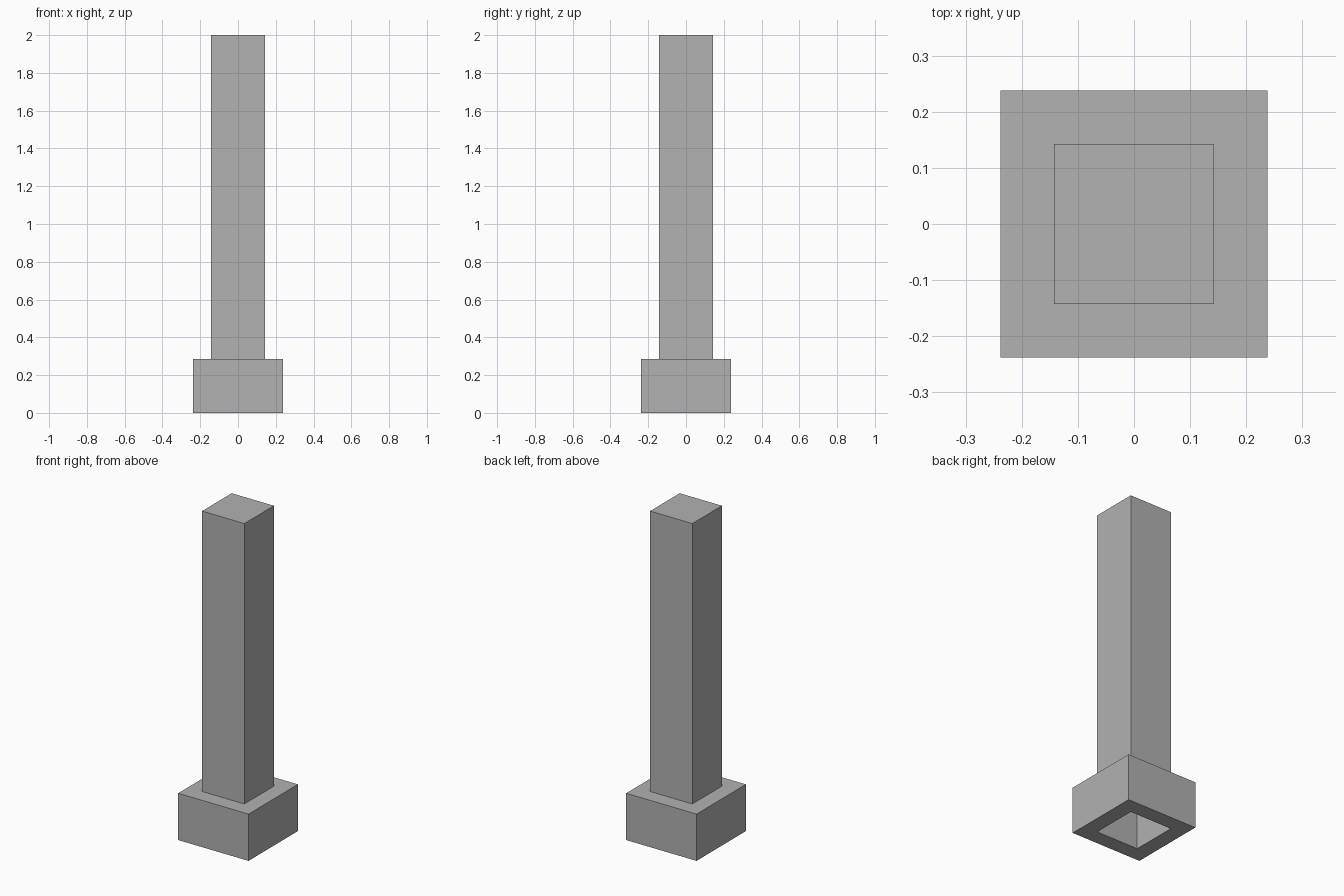
import bpy
import bmesh

if "Cube" in bpy.data.objects:
    bpy.data.objects.remove(bpy.data.objects["Cube"])

SHAFT, BASE = 0.1428, 0.238   # half widths
BASE_TOP, TOP = 0.286, 2.0

stone = bpy.data.materials.new("grey stone")
stone.diffuse_color = (0.445, 0.445, 0.445, 1.0)
stone.use_nodes = True
stone.node_tree.nodes["Principled BSDF"].inputs["Base Color"].default_value = stone.diffuse_color


def ring(bm, half, z):
    """Square loop of four vertices."""
    return [bm.verts.new((sx * half, sy * half, z))
            for sx, sy in ((-1, -1), (1, -1), (1, 1), (-1, 1))]


def bridge(bm, a, b):
    """Four quads between two square loops."""
    for i in range(4):
        j = (i + 1) % 4
        bm.faces.new((a[i], a[j], b[j], b[i]))


def finish(bm, name):
    mesh = bpy.data.meshes.new(name)
    bm.to_mesh(mesh)
    bm.free()
    mesh.materials.append(stone)
    obj = bpy.data.objects.new(name, mesh)
    bpy.context.collection.objects.link(obj)


# Hollow shaft: runs down through the base, capped on top, open underneath
bm = bmesh.new()
low, high = ring(bm, SHAFT, 0), ring(bm, SHAFT, TOP)
bridge(bm, low, high)
bm.faces.new(high)
finish(bm, "shaft")

# Square collar base around the shaft: underside, sides, upper ledge
bm = bmesh.new()
loops = [ring(bm, SHAFT, 0), ring(bm, BASE, 0),
         ring(bm, BASE, BASE_TOP), ring(bm, SHAFT, BASE_TOP)]
for a, b in zip(loops, loops[1:]):
    bridge(bm, a, b)
finish(bm, "base")
